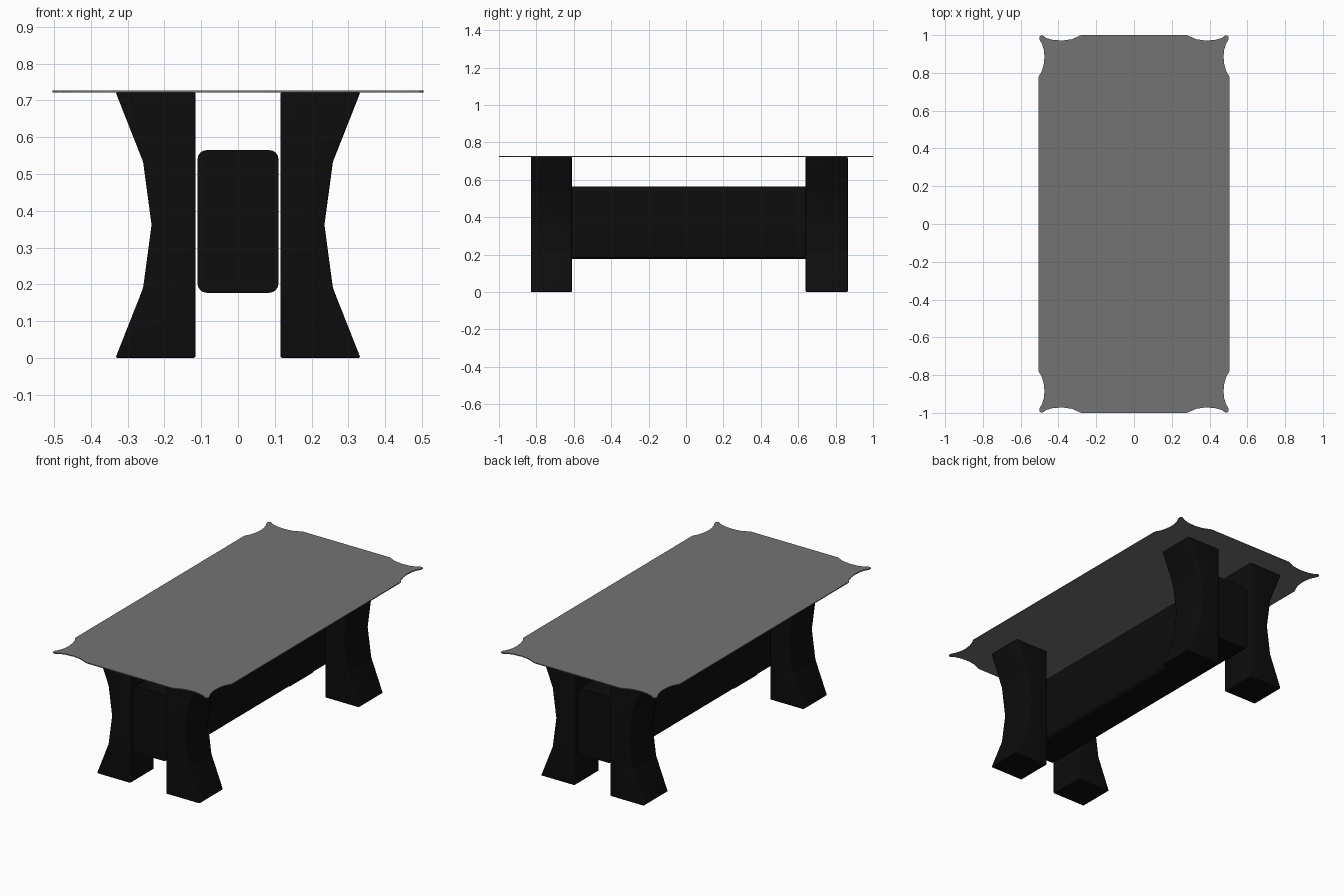
import bpy, bmesh
from mathutils import Matrix

cube = bpy.data.objects.get("Cube")
if cube:
    bpy.data.objects.remove(cube, do_unlink=True)


def material(name, value):
    mat = bpy.data.materials.new(name)
    mat.use_nodes = True
    colour = (value, value, value, 1)
    mat.diffuse_color = colour
    mat.node_tree.nodes["Principled BSDF"].inputs["Base Color"].default_value = colour
    return mat


grey = material("grey top", 0.175)
black = material("black wood", 0.004)


def prism(name, outline, matrix, depth, mat, bevel=0.0, long_edges_only=False):
    """Extrude a 2D outline along the local z axis, optionally rounding edges."""
    bm = bmesh.new()
    face = bm.faces.new([bm.verts.new((u, v, 0)) for u, v in outline])
    moved = bmesh.ops.extrude_face_region(bm, geom=[face])["geom"]
    bmesh.ops.translate(bm, vec=(0, 0, depth),
                        verts=[g for g in moved if isinstance(g, bmesh.types.BMVert)])
    if bevel:
        edges = bm.edges[:]
        if long_edges_only:
            edges = [e for e in edges if abs(e.verts[0].co.z - e.verts[1].co.z) > depth / 2]
        bmesh.ops.bevel(bm, geom=edges, offset=bevel, segments=4, profile=0.5, affect='EDGES')
    bmesh.ops.transform(bm, matrix=matrix, verts=bm.verts[:])
    bmesh.ops.recalc_face_normals(bm, faces=bm.faces[:])
    mesh = bpy.data.meshes.new(name)
    bm.to_mesh(mesh)
    bm.free()
    obj = bpy.data.objects.new(name, mesh)
    bpy.context.collection.objects.link(obj)
    mesh.materials.append(mat)
    bpy.ops.object.select_all(action='DESELECT')
    obj.select_set(True)
    bpy.context.view_layer.objects.active = obj
    bpy.ops.object.shade_smooth_by_angle(angle=0.6)
    return obj


def upright(y):
    """Local (u, v, depth) becomes (x, z, +y), starting at y."""
    return Matrix(((1, 0, 0, 0), (0, 0, 1, y), (0, 1, 0, 0), (0, 0, 0, 1)))


# Thin tabletop: one scalloped corner mirrored to all four
TOP = 0.727
corner = [(0.505, 0.78), (0.488, 0.81), (0.478, 0.845), (0.474, 0.885), (0.477, 0.92),
          (0.486, 0.95), (0.499, 0.975), (0.501, 0.99), (0.494, 0.999), (0.483, 0.998),
          (0.465, 0.985), (0.43, 0.975), (0.38, 0.971), (0.33, 0.978), (0.28, 1.0)]
outline = corner + [(-x, y) for x, y in reversed(corner)]
outline += [(-x, -y) for x, y in outline]
prism("tabletop", outline, Matrix.Translation((0, 0, TOP - 0.005)), 0.005, grey)

# Waisted legs with straight inner sides
INNER, H = 0.115, 0.723
leg = [(INNER, 0), (0.333, 0), (0.258, 0.19), (0.235, 0.3615),
       (0.258, H - 0.19), (0.333, H), (INNER, H)]
for end, y0, y1 in (("front", -0.83, -0.61), ("back", 0.64, 0.865)):
    for side, s in (("left", 1), ("right", -1)):
        prism(f"{end}_{side}_leg", [(s * x, z) for x, z in leg],
              upright(y0), y1 - y0, black, 0.006)

# Deep beam between the legs
beam = [(-0.11, 0.177), (0.11, 0.177), (0.11, 0.565), (-0.11, 0.565)]
prism("beam", beam, upright(-0.81), 1.65, black, 0.025, True)
